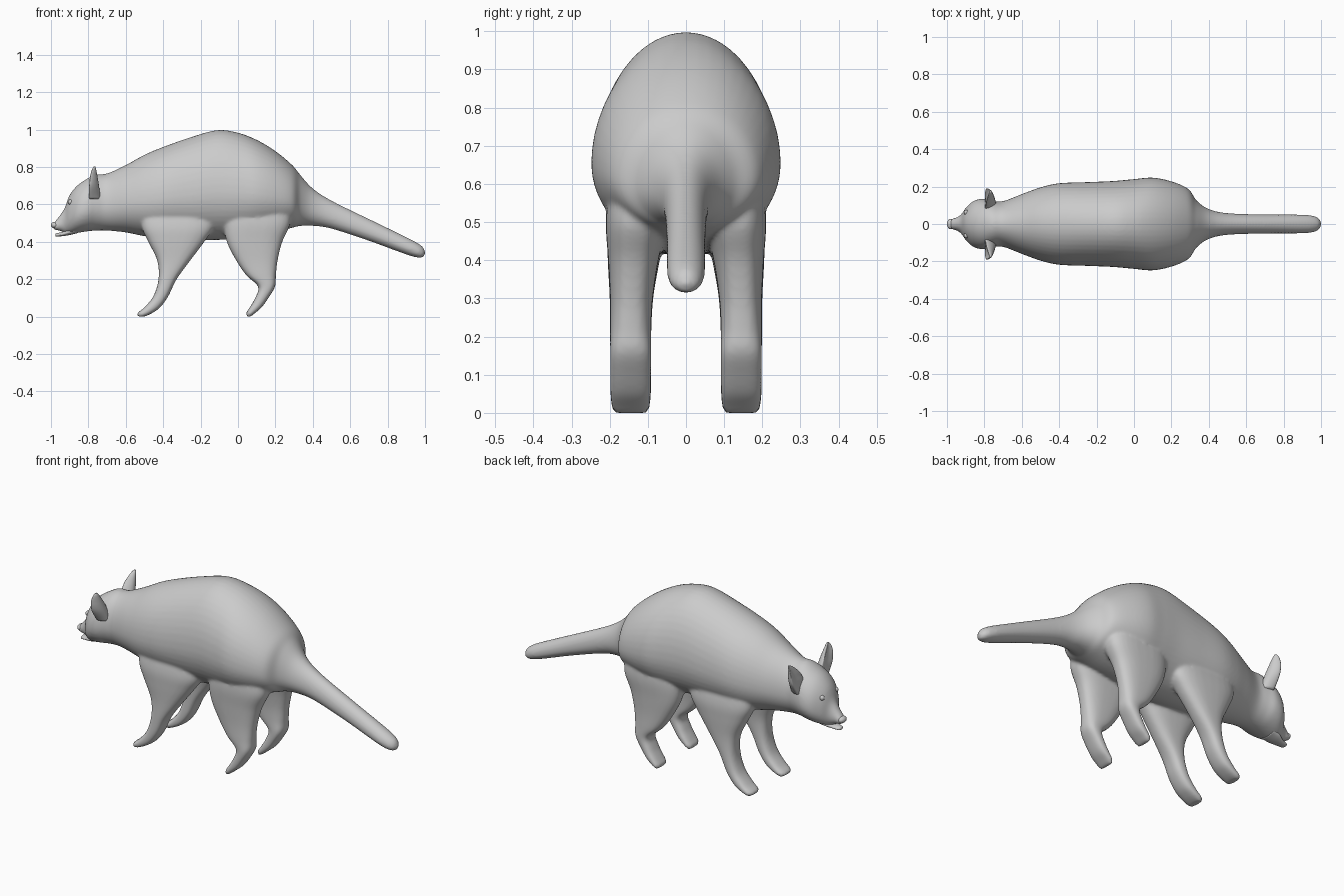
import bpy, bmesh, math
from mathutils import Vector, Matrix


def resample(rows, steps=5):
    """Smooth Catmull-Rom interpolation between section rows."""
    out = []
    for i in range(len(rows) - 1):
        p0, p1 = rows[max(i - 1, 0)], rows[i]
        p2, p3 = rows[i + 1], rows[min(i + 2, len(rows) - 1)]
        for s in range(steps):
            t = s / steps
            out.append([0.5 * (2 * b + (c - a) * t + (2 * a - 5 * b + 4 * c - d) * t * t
                               + (3 * b - a - 3 * c + d) * t ** 3)
                        for a, b, c, d in zip(p0, p1, p2, p3)])
    return out + [list(rows[-1])]


def loft(bm, rows, section, n=32):
    """Skin closed rings made by section(row, cos, sin), capped at both ends."""
    rings = []
    for row in resample(rows):
        angles = [2 * math.pi * k / n for k in range(n)]
        rings.append([bm.verts.new(section(row, math.cos(a), math.sin(a))) for a in angles])
    for r0, r1 in zip(rings, rings[1:]):
        for k in range(n):
            bm.faces.new((r0[k], r0[(k + 1) % n], r1[(k + 1) % n], r1[k]))
    bm.faces.new(rings[0])
    bm.faces.new(rings[-1])


def trunk_section(row, c, s):
    x, top, bottom, w = row
    mid = bottom + 0.43 * (top - bottom)
    return Vector((x, w * c, mid + s * ((top - mid) if s > 0 else (mid - bottom))))


def leg_section(side):
    def section(row, c, s):
        z, x0, x1, yc, yr = row
        sq = lambda v: math.copysign(abs(v) ** 0.75, v)
        return Vector(((x0 + x1) / 2 + (x1 - x0) / 2 * sq(c), side * (yc + yr * sq(s)), z))
    return section


def ear_section(side):
    def section(row, c, s):
        z, x, y, rx, ry = row
        cup = 0.02 * c * c * min(1, ry / 0.04)
        return Vector((x + rx * s - cup, side * (y + ry * c), z))
    return section


def finish(bm, name):
    bmesh.ops.recalc_face_normals(bm, faces=bm.faces)
    me = bpy.data.meshes.new(name)
    bm.to_mesh(me)
    bm.free()
    me.shade_smooth()
    ob = bpy.data.objects.new(name, me)
    bpy.context.collection.objects.link(ob)
    return ob


def fuse(ob, voxel, rounds):
    m = ob.modifiers.new("fuse", 'REMESH')
    m.mode = 'VOXEL'
    m.voxel_size = voxel
    m.use_smooth_shade = True
    m = ob.modifiers.new("soften", 'SMOOTH')
    m.factor = 0.5
    m.iterations = rounds


# Trunk from muzzle to tail tip: x, top, bottom, half width
trunk = [(-0.99, 0.495, 0.472, 0.014), (-0.98, 0.507, 0.464, 0.027), (-0.95, 0.545, 0.458, 0.034),
         (-0.925, 0.585, 0.446, 0.05), (-0.90, 0.65, 0.442, 0.085), (-0.86, 0.70, 0.447, 0.122),
         (-0.81, 0.735, 0.455, 0.135), (-0.76, 0.76, 0.46, 0.125), (-0.70, 0.765, 0.46, 0.122),
         (-0.60, 0.81, 0.45, 0.16), (-0.50, 0.865, 0.43, 0.196), (-0.40, 0.907, 0.42, 0.218),
         (-0.25, 0.96, 0.41, 0.224), (-0.11, 0.997, 0.41, 0.23), (0.0, 0.983, 0.415, 0.24),
         (0.10, 0.945, 0.43, 0.248), (0.20, 0.885, 0.45, 0.228), (0.29, 0.81, 0.475, 0.188),
         (0.335, 0.755, 0.485, 0.125), (0.40, 0.685, 0.485, 0.08), (0.50, 0.62, 0.47, 0.058),
         (0.70, 0.522, 0.405, 0.051), (0.90, 0.425, 0.332, 0.05), (0.965, 0.39, 0.315, 0.042),
         (0.99, 0.37, 0.318, 0.027), (1.0, 0.35, 0.333, 0.01)]

# Legs: z, x min, x max, y centre, y half width
front_leg = [(0.58, -0.52, -0.12, 0.115, 0.07), (0.48, -0.515, -0.13, 0.13, 0.075),
             (0.40, -0.48, -0.18, 0.137, 0.068), (0.30, -0.432, -0.255, 0.143, 0.057),
             (0.20, -0.425, -0.328, 0.145, 0.054), (0.11, -0.452, -0.372, 0.145, 0.054),
             (0.05, -0.50, -0.415, 0.145, 0.054), (0.018, -0.538, -0.46, 0.145, 0.051),
             (0.0, -0.535, -0.50, 0.145, 0.043)]
rear_leg = [(0.60, -0.06, 0.27, 0.12, 0.08), (0.50, -0.075, 0.28, 0.13, 0.08),
            (0.40, -0.06, 0.237, 0.138, 0.066), (0.30, -0.01, 0.212, 0.143, 0.056),
            (0.22, 0.045, 0.203, 0.145, 0.054), (0.16, 0.108, 0.198, 0.145, 0.054),
            (0.10, 0.092, 0.163, 0.145, 0.054), (0.05, 0.063, 0.127, 0.145, 0.054),
            (0.018, 0.043, 0.09, 0.145, 0.051), (0.0, 0.048, 0.068, 0.145, 0.043)]

# Body: trunk and four legs fused into one soft skin
bm = bmesh.new()
loft(bm, trunk, trunk_section, 48)
for side in (1, -1):
    for leg in (front_leg, rear_leg):
        loft(bm, leg, leg_section(side))
fuse(finish(bm, "body"), 0.008, 8)

# Ears: cupped, leaning outward (z, x, y, x radius, y radius)
ear = [(0.63, -0.765, 0.10, 0.03, 0.035), (0.69, -0.768, 0.125, 0.026, 0.05),
       (0.73, -0.768, 0.142, 0.020, 0.046), (0.765, -0.768, 0.157, 0.014, 0.033),
       (0.79, -0.768, 0.168, 0.009, 0.018), (0.802, -0.768, 0.173, 0.005, 0.006)]
for side, label in ((1, "left"), (-1, "right")):
    bm = bmesh.new()
    loft(bm, ear, ear_section(side), 24)
    finish(bm, label + "_ear")

# Lower jaw: short tapered tongue below the open mouth
bm = bmesh.new()
jaw = [(-0.976, 0.442, 0.431, 0.010), (-0.968, 0.447, 0.427, 0.02),
       (-0.94, 0.452, 0.430, 0.028), (-0.90, 0.475, 0.436, 0.045), (-0.86, 0.48, 0.446, 0.05)]
loft(bm, jaw, trunk_section, 24)
finish(bm, "lower_jaw")


# Nose and eyes: small flattened balls
def ball(name, loc, size):
    bm = bmesh.new()
    bmesh.ops.create_uvsphere(bm, u_segments=20, v_segments=12, radius=1,
                              matrix=Matrix.Translation(loc) @ Matrix.Diagonal((*size, 1)))
    finish(bm, name)


ball("nose", (-0.98, 0, 0.489), (0.02, 0.028, 0.018))
for side, label in ((1, "left"), (-1, "right")):
    ball(label + "_eye", (-0.896, side * 0.062, 0.612), (0.014, 0.014, 0.014))
